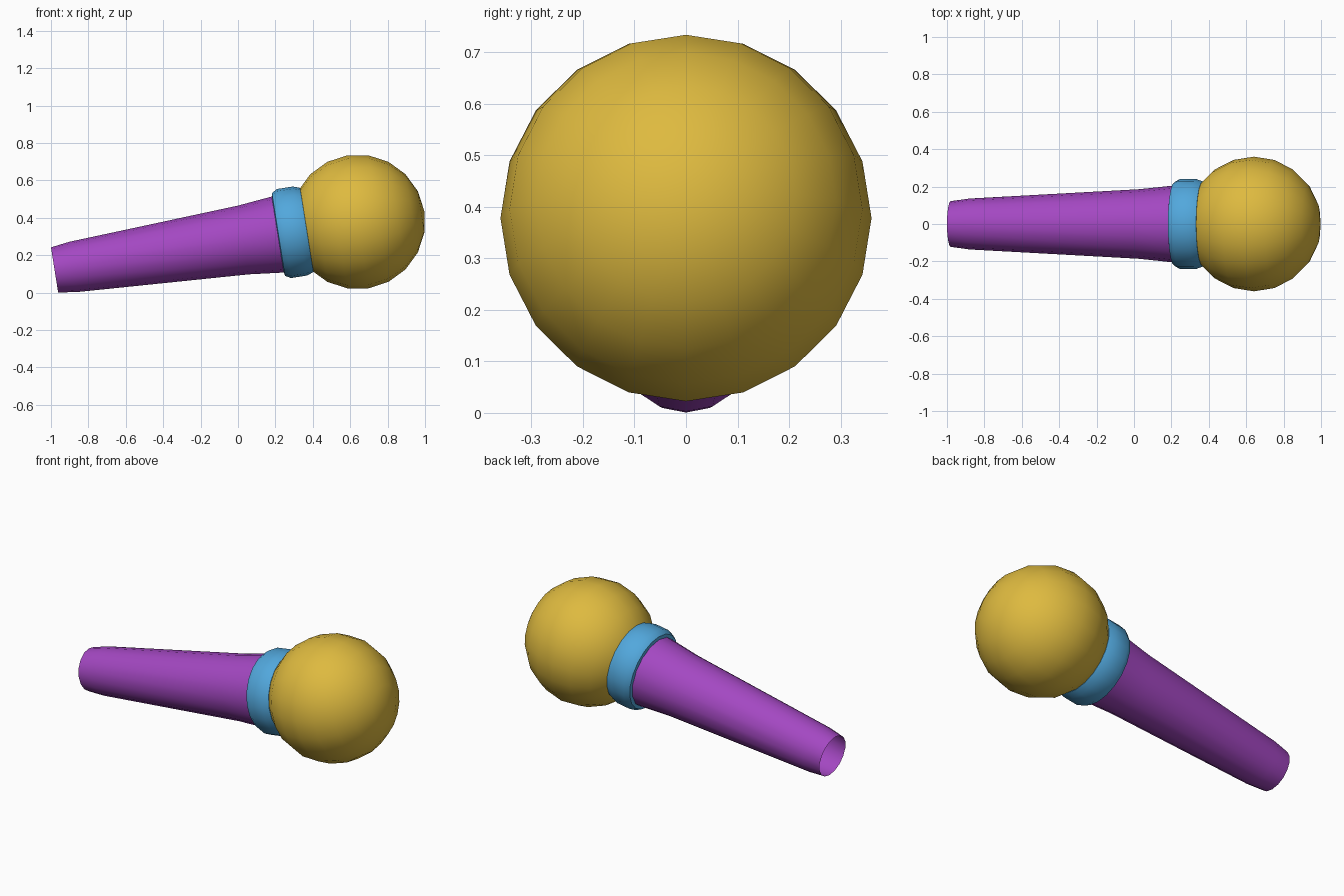
import bpy, bmesh
from math import sin, cos, pi, radians
from mathutils import Matrix, Vector

if "Cube" in bpy.data.objects:
    bpy.data.objects.remove(bpy.data.objects["Cube"])

# All parts share one axis through the ball centre, tilted 9 degrees upwards
CENTRE = Vector((0.641, 0, 0.378))
FRAME = Matrix.Translation(CENTRE) @ Matrix.Rotation(radians(81), 4, 'Y')


def material(name, rgb):
    m = bpy.data.materials.new(name)
    m.diffuse_color = (*rgb, 1)
    m.use_nodes = True
    m.node_tree.nodes["Principled BSDF"].inputs["Base Color"].default_value = m.diffuse_color
    return m


def finish(name, bm, mat, angle):
    bmesh.ops.recalc_face_normals(bm, faces=bm.faces)
    bm.transform(FRAME)
    me = bpy.data.meshes.new(name)
    bm.to_mesh(me)
    bm.free()
    me.materials.append(mat)
    ob = bpy.data.objects.new(name, me)
    bpy.context.collection.objects.link(ob)
    bpy.ops.object.select_all(action='DESELECT')
    ob.select_set(True)
    bpy.context.view_layer.objects.active = ob
    bpy.ops.object.shade_smooth_by_angle(angle=radians(angle))
    return ob


def lathe(name, profile, sides, mat):
    """Open surface of revolution; profile is (distance along axis, radius)."""
    bm = bmesh.new()
    rings = [[bm.verts.new((r * cos(2 * pi * i / sides), r * sin(2 * pi * i / sides), s))
              for i in range(sides)] for s, r in profile]
    for a, b in zip(rings, rings[1:]):
        for i in range(sides):
            j = (i + 1) % sides
            bm.faces.new((a[i], a[j], b[j], b[i]))
    return finish(name, bm, mat, 50)


purple = material("purple", (0.37, 0.064, 0.54))
blue = material("sky blue", (0.084, 0.39, 0.72))
gold = material("gold", (0.73, 0.49, 0.05))

# Tapered handle, open at the far end
lathe("handle", [(-1.642, 0.122), (-1.541, 0.136), (-0.62, 0.186), (-0.43, 0.206)],
      16, purple)

# Collar ring with bevelled rims
lathe("collar", [(-0.434, 0.202), (-0.430, 0.224), (-0.400, 0.241),
                 (-0.314, 0.241), (-0.277, 0.228), (-0.272, 0.202)], 20, blue)

# Ball head
bm = bmesh.new()
bmesh.ops.create_uvsphere(bm, u_segments=20, v_segments=10, radius=0.36)
finish("ball_head", bm, gold, 50)
